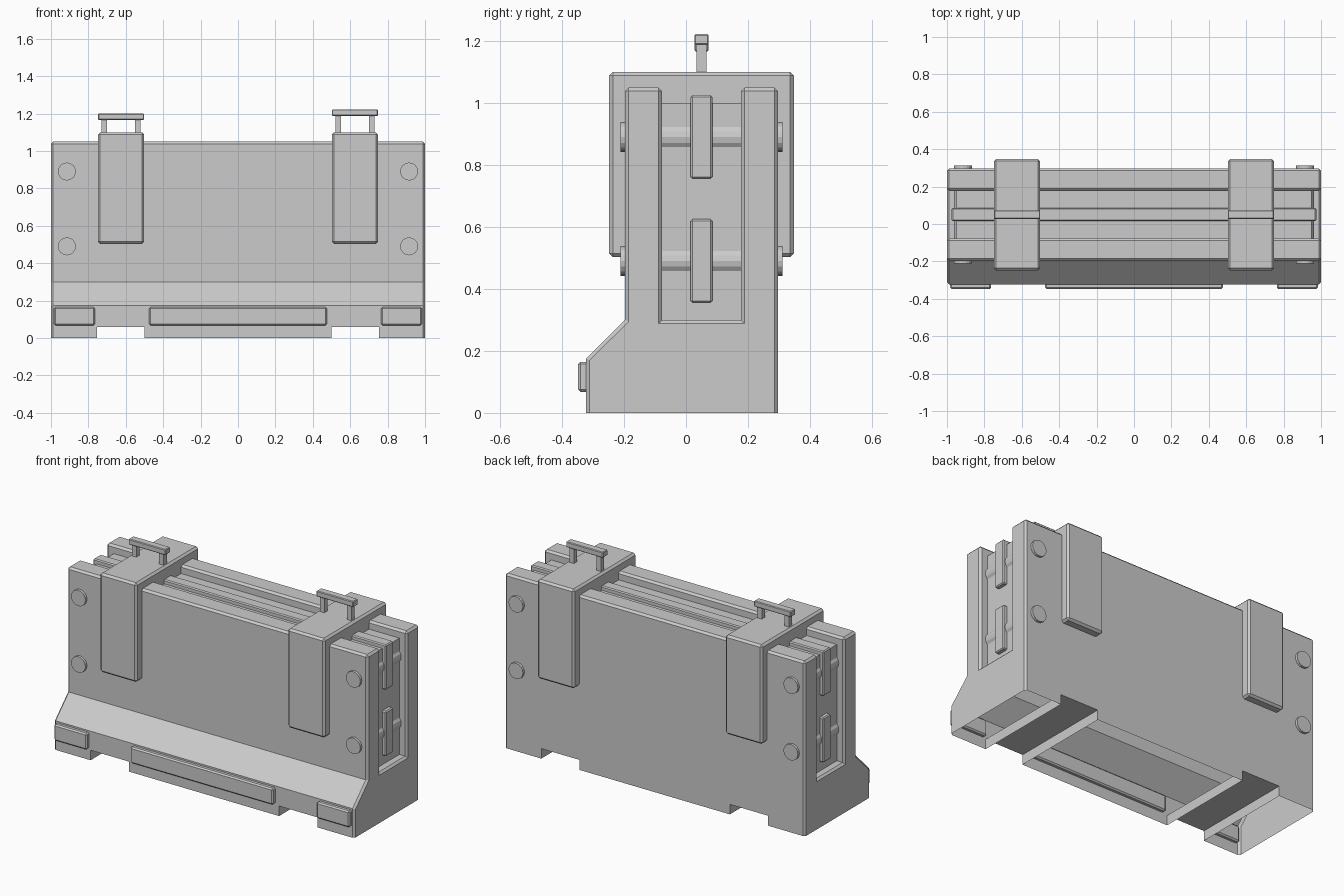
import bpy, bmesh, math
from mathutils import Matrix

if "Cube" in bpy.data.objects:
    bpy.data.objects.remove(bpy.data.objects["Cube"])

MID = 0.05      # y centre of the upper wall
BEV = 0.012


def finish(name, bm):
    me = bpy.data.meshes.new(name)
    bmesh.ops.recalc_face_normals(bm, faces=bm.faces[:])
    bm.to_mesh(me)
    bm.free()
    ob = bpy.data.objects.new(name, me)
    bpy.context.collection.objects.link(ob)
    return ob


def box(name, x, y, z, bevel=0.0):
    """Box from (min, max) ranges, with optional chamfered edges."""
    bm = bmesh.new()
    bmesh.ops.create_cube(bm, size=1)
    for v in bm.verts:
        v.co = [r[0] if c < 0 else r[1] for c, r in zip(v.co, (x, y, z))]
    if bevel:
        bmesh.ops.bevel(bm, geom=bm.edges[:], offset=bevel, segments=1,
                        affect='EDGES', clamp_overlap=True)
    return finish(name, bm)


def prism(name, points, offset):
    """Extrude a flat polygon along the offset vector."""
    bm = bmesh.new()
    face = bm.faces.new([bm.verts.new(p) for p in points])
    ext = bmesh.ops.extrude_face_region(bm, geom=[face])
    bmesh.ops.translate(bm, vec=offset,
                        verts=[g for g in ext['geom'] if isinstance(g, bmesh.types.BMVert)])
    return finish(name, bm)


# Barrier body: side profile swept along x
profile = [(-0.323, 0), (0.297, 0), (0.297, 1.05), (-0.197, 1.05), (-0.197, 0.30), (-0.323, 0.175)]
body = prism("barrier_body", [(-1, y, z) for y, z in profile], (2, 0, 0))

# Cutters: channel round the ends and top, and two lifting slots underneath
channel = [(-1.1, 0.3), (-0.95, 0.3), (-0.95, 1.0), (0.95, 1.0), (0.95, 0.3), (1.1, 0.3), (1.1, 1.2), (-1.1, 1.2)]
cutters = [prism("channel_cutter", [(x, MID - 0.127, z) for x, z in channel], (0, 0.254, 0))]
for s in (-1, 1):
    cutters.append(box("slot_cutter", sorted((s * 0.5, s * 0.755)), (-0.5, 0.5), (-0.1, 0.06)))
bpy.context.view_layer.objects.active = body
for c in cutters:
    c.hide_render = True
    m = body.modifiers.new("cut", 'BOOLEAN')
    m.operation, m.solver, m.object = 'DIFFERENCE', 'EXACT', c
    bpy.ops.object.modifier_apply(modifier=m.name)
for c in cutters:
    bpy.data.objects.remove(c)

# Open the underside and chamfer the outer sharp edges
bm = bmesh.new()
bm.from_mesh(body.data)
bmesh.ops.dissolve_limit(bm, angle_limit=0.01, verts=bm.verts[:], edges=bm.edges[:])
bmesh.ops.delete(bm, geom=[f for f in bm.faces if all(abs(v.co.z) < 1e-4 for v in f.verts)],
                 context='FACES')
sharp = [e for e in bm.edges if len(e.link_faces) == 2 and e.is_convex
         and e.calc_face_angle() > 1.2
         and max(v.co.z for v in e.verts) > 0.07
         and not all(abs(abs(v.co.x) - 0.95) < 1e-3 for v in e.verts)]
bmesh.ops.bevel(bm, geom=sharp, offset=BEV, segments=1, affect='EDGES', clamp_overlap=False)
bm.to_mesh(body.data)
bm.free()

# Bars running through the channel
for name, z0 in (("lower_bar", 0.355), ("upper_bar", 0.755)):
    box(name, (-0.975, 0.975), (MID - 0.035, MID + 0.035), (z0, z0 + 0.27), 0.006)

# Cross bolts through both walls
for s in (-1, 1):
    for z in (0.49, 0.89):
        bm = bmesh.new()
        bmesh.ops.create_cone(bm, cap_ends=True, segments=16, radius1=0.048, radius2=0.048,
                              depth=0.524,
                              matrix=Matrix.Translation((s * 0.915, MID, z))
                              @ Matrix.Rotation(math.pi / 2, 4, 'X'))
        finish("cross_bolt", bm)

# Clamps over the top, each with a lifting handle
for s, top in ((-1, 1.2), (1, 1.222)):
    cx = s * 0.6255
    box("clamp", (cx - 0.123, cx + 0.123), (MID - 0.298, MID + 0.298), (0.503, 1.1), BEV)
    box("handle_grip", (cx - 0.123, cx + 0.123), (MID - 0.023, MID + 0.023), (top - 0.034, top), 0.004)
    for t in (-1, 1):
        px = cx + t * 0.09
        box("handle_post", (px - 0.015, px + 0.015), (MID - 0.016, MID + 0.016), (1.09, top - 0.03))

# Front bumper pads
for x in ((-0.983, -0.765), (-0.475, 0.475), (0.765, 0.983)):
    box("bumper_pad", x, (-0.348, -0.30), (0.067, 0.165), 0.008)
